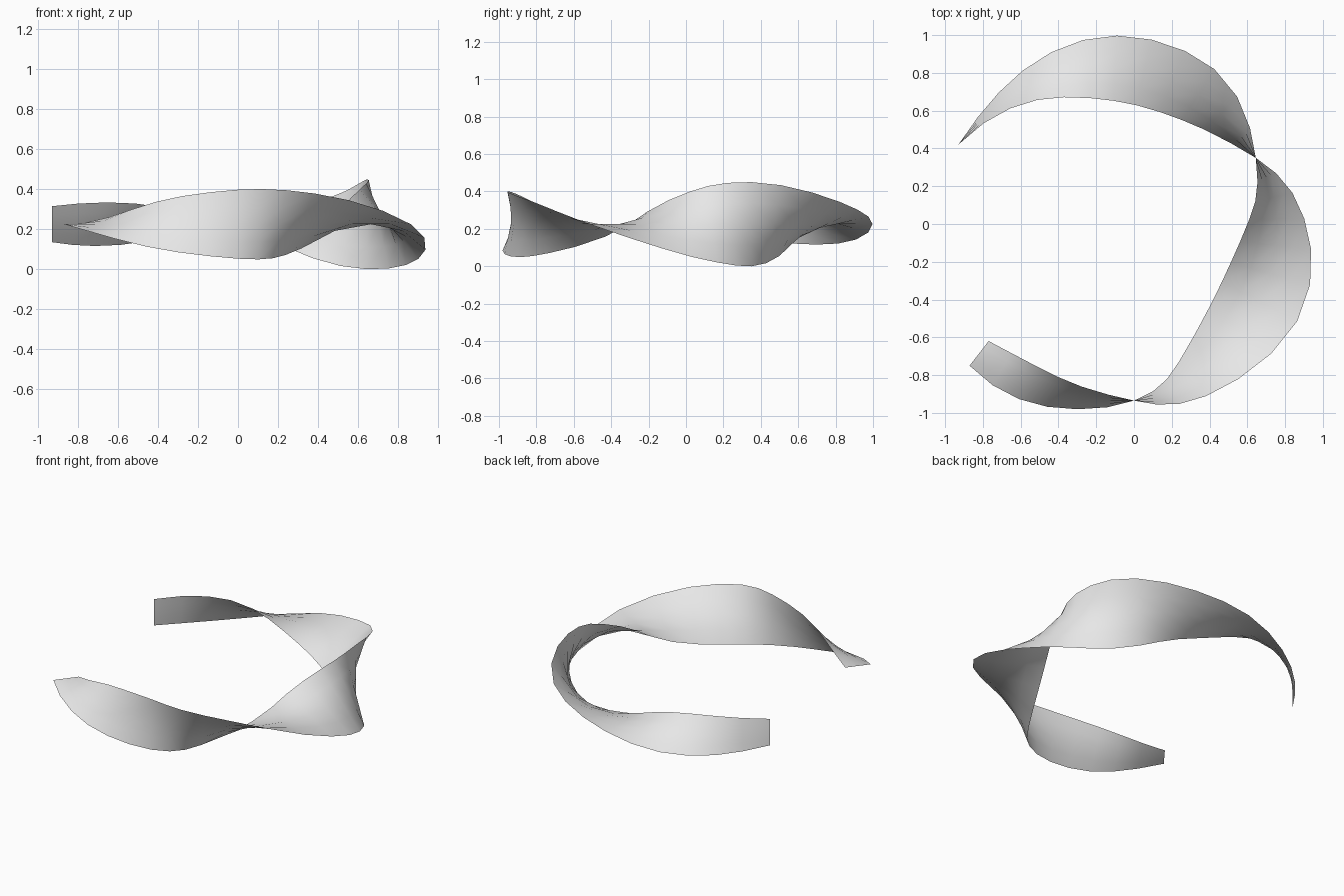
import bpy
import bmesh
from math import radians, sin, cos
from mathutils import Vector

# Remove the default cube
old = bpy.data.objects.get("Cube")
if old:
    bpy.data.objects.remove(old, do_unlink=True)

STEPS = 3        # rungs per path interval
ACROSS = 4       # faces across the ribbon
HEIGHT = 0.225   # height of the centre line

# Path stations: x, y, ribbon width, twist in degrees (zero is upright)
stations = [Vector(s) for s in (
    (-0.93, 0.42, 0.18, 0),
    (-0.55, 0.735, 0.27, 40),
    (-0.1, 0.825, 0.345, 90),
    (0.34, 0.685, 0.4, 127),
    (0.645, 0.35, 0.45, 180),
    (0.755, 0.025, 0.455, 220),
    (0.665, -0.41, 0.45, 270),
    (0.31, -0.82, 0.385, 323),
    (0, -0.935, 0.345, 360),
    (-0.435, -0.887, 0.28, 397),
    (-0.82, -0.685, 0.165, 450),
)]


def beyond(a, b, c):
    """Continue the curve c, b, a one station past a."""
    return 3 * a - 3 * b + c


def spline(a, b, c, d, t):
    """Value and slope of a smooth curve running from b to c."""
    k1 = (c - a) / 2
    k2 = a - 2.5 * b + 2 * c - d / 2
    k3 = (d - a) / 2 + 1.5 * (b - c)
    return b + t * (k1 + t * (k2 + t * k3)), k1 + t * (2 * k2 + 3 * t * k3)


def make_material(name, colour):
    mat = bpy.data.materials.new(name)
    mat.use_nodes = True
    mat.diffuse_color = colour
    bsdf = next(n for n in mat.node_tree.nodes if n.type == "BSDF_PRINCIPLED")
    bsdf.inputs["Base Color"].default_value = colour
    return mat


# Sweep a straight rung along the path, turning it as it goes
path = [beyond(*stations[:3]), *stations, beyond(*stations[:-4:-1])]
bm = bmesh.new()
rungs = []
last = len(stations) - 2
for i in range(last + 1):
    count = STEPS + 1 if i == last else STEPS
    for j in range(count):
        point, slope = spline(*path[i:i + 4], j / STEPS)
        x, y, width, twist = point
        outward = Vector((-slope[1], slope[0], 0)).normalized()
        angle = radians(twist)
        rung = outward * sin(angle) - Vector((0, 0, 1)) * cos(angle)
        centre = Vector((x, y, HEIGHT))
        rungs.append([bm.verts.new(centre + rung * width * (k / ACROSS - 0.5))
                      for k in range(ACROSS + 1)])

# Skin neighbouring rungs
for low, high in zip(rungs, rungs[1:]):
    for k in range(ACROSS):
        face = bm.faces.new((low[k], high[k], high[k + 1], low[k + 1]))
        face.smooth = True

mesh = bpy.data.meshes.new("twisted_ribbon")
bm.to_mesh(mesh)
bm.free()
mesh.materials.append(make_material("light_grey", (0.8, 0.8, 0.8, 1)))
ribbon = bpy.data.objects.new("twisted_ribbon", mesh)
bpy.context.collection.objects.link(ribbon)
